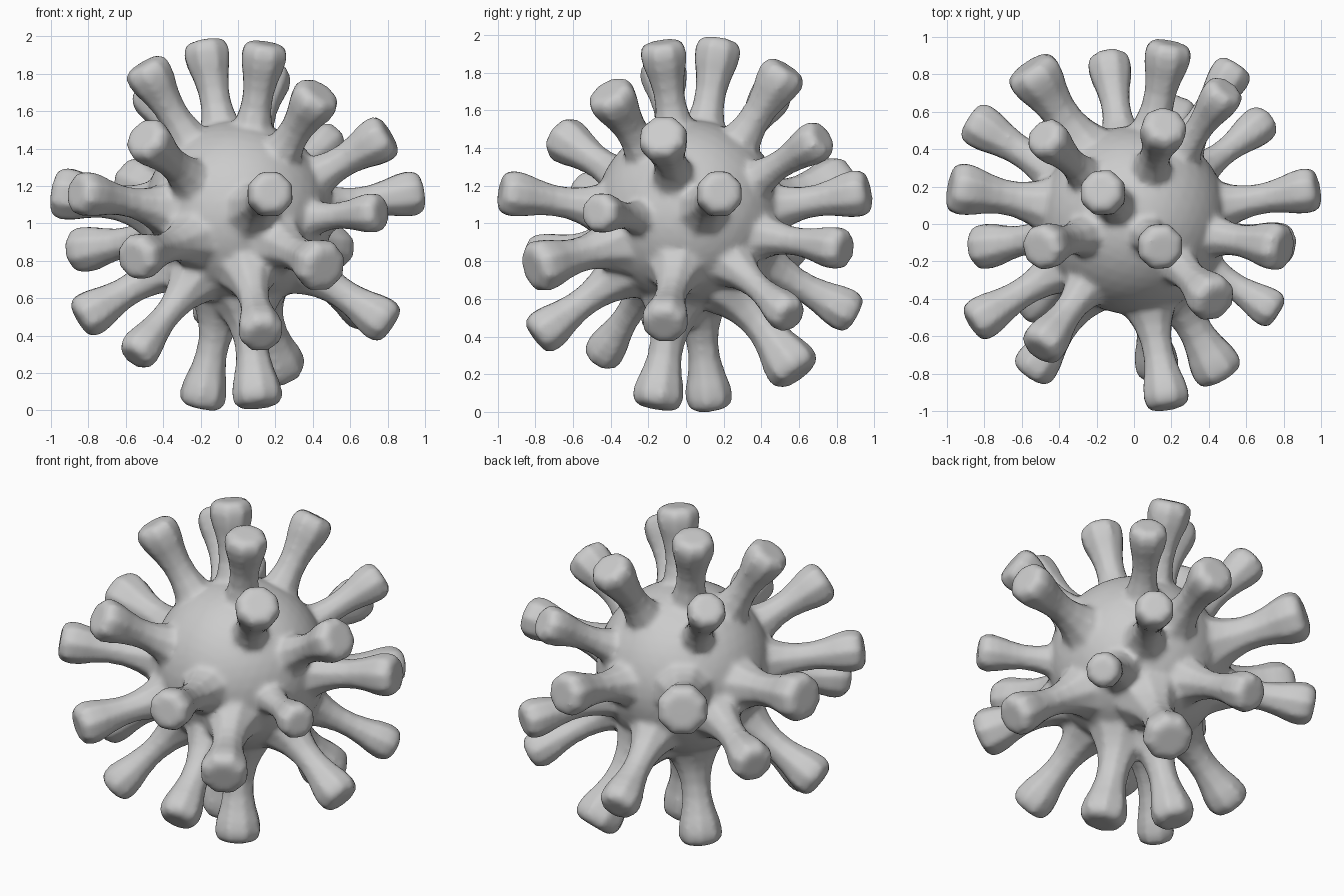
import bpy, bmesh, math
from mathutils import Vector

if "Cube" in bpy.data.objects:
    bpy.data.objects.remove(bpy.data.objects["Cube"])

BODY_CENTRE = Vector((0, 0.02, 1.045))
AXIS_CENTRE = Vector((0, 0.01, 1.0))     # where the stalks start from
BODY_R = 0.505
SIDES = 8

# tip centre of every stalk relative to (0, 0, 1), and its thickness
TIPS = [
    (-.18, .18, .975, 1), (.15, -.13, .965, 1),                             # top pair
    (-.51, -.13, .855, 1), (-.49, .48, .72, .92), (.17, .54, .83, 1), (.44, -.42, .71, 1.05),
    (.50, .73, .46, .9), (.81, -.13, .48, 1.05), (-.51, -.68, .47, 1),      # upper ring
    (.985, .19, .17, 1), (.185, -.985, .17, 1), (-.985, .20, .17, 1.15),
    (.195, .97, .17, 1.03), (-.57, .85, .22, 1.2), (-.87, -.54, .17, .97),
    (.77, -.48, .06, .87),                                                  # around the middle
    (-.88, .56, -.15, 1), (.55, .85, -.14, .92), (.47, -.82, -.24, 1.12), (-.56, -.81, -.19, 1),
    (-.85, -.13, -.52, 1), (.82, -.12, -.55, 1), (.71, .56, -.50, .85),
    (.13, -.80, -.61, .97), (-.14, .90, -.49, .95),                         # lower ring
    (-.56, -.46, -.72, .87), (.23, .60, -.81, 1.15),
    (-.20, .13, -.985, 1), (.11, -.16, -.98, 1.08),                         # bottom pair
]

# stalk profile: (fraction of length, radius), flared root, thin neck, club tip
PROFILE = [(.30, .20), (.44, .17), (.50, .133), (.56, .106), (.64, .088), (.72, .087),
           (.80, .101), (.87, .121), (.93, .130), (.97, .122), (.99, .105), (1.0, .08)]


def add_stalk(bm, tip, thick):
    axis = tip - AXIS_CENTRE
    rot = axis.to_track_quat('Z', 'Y')
    rings = []
    for t, r in PROFILE:
        ring = []
        for i in range(SIDES):
            a = math.tau * (i + .5) / SIDES
            p = Vector((r * thick * math.cos(a), r * thick * math.sin(a), t * axis.length))
            ring.append(bm.verts.new(AXIS_CENTRE + rot @ p))
        rings.append(ring)
    for lo, hi in zip(rings, rings[1:]):
        for i in range(SIDES):
            j = (i + 1) % SIDES
            bm.faces.new((lo[i], lo[j], hi[j], hi[i]))
    bm.faces.new(rings[0][::-1])
    bm.faces.new(rings[-1])


# round core plus all stalks in one mesh
bm = bmesh.new()
ball = bmesh.ops.create_icosphere(bm, subdivisions=4, radius=BODY_R)
bmesh.ops.translate(bm, verts=ball['verts'], vec=BODY_CENTRE)
for x, y, z, thick in TIPS:
    add_stalk(bm, Vector((x, y, z + 1)), thick)
mesh = bpy.data.meshes.new("stalked_ball")
bm.to_mesh(mesh)
bm.free()
ball_obj = bpy.data.objects.new("stalked_ball", mesh)
bpy.context.collection.objects.link(ball_obj)

# fuse into one skin and soften the joints
fuse = ball_obj.modifiers.new("fuse", 'REMESH')
fuse.mode = 'VOXEL'
fuse.voxel_size = 0.018
fuse.use_smooth_shade = True
soft = ball_obj.modifiers.new("soften", 'SMOOTH')
soft.factor = 0.5
soft.iterations = 5
for p in mesh.polygons:
    p.use_smooth = True
